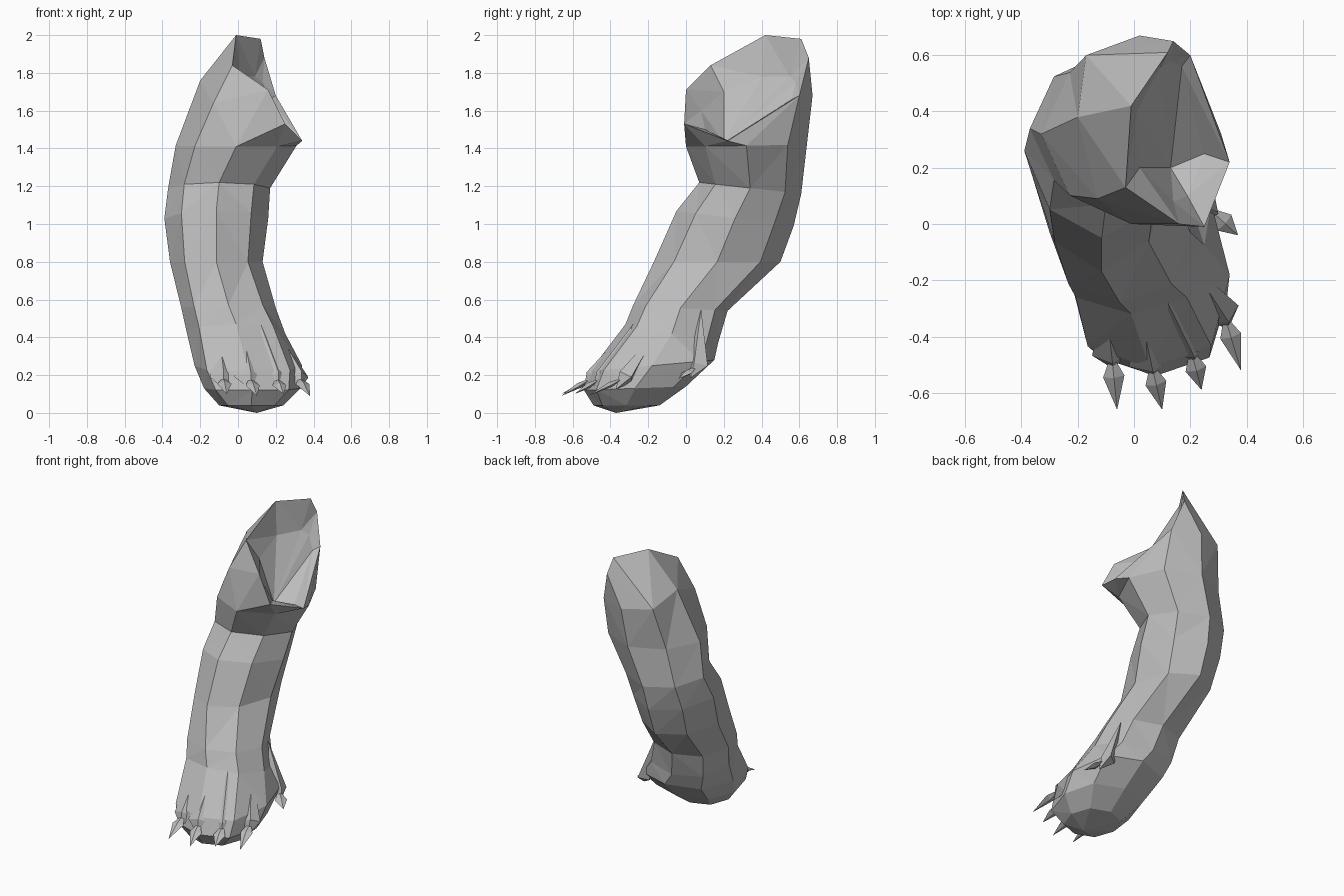
import bpy, bmesh, math
from mathutils import Vector

if "Cube" in bpy.data.objects:
    bpy.data.objects.remove(bpy.data.objects["Cube"])

grey = bpy.data.materials.new("plain grey")
grey.diffuse_color = (0.5, 0.5, 0.5, 1)
grey.use_nodes = True
grey.node_tree.nodes["Principled BSDF"].inputs["Base Color"].default_value = grey.diffuse_color


def make(name, rings, start=None, end=None):
    """Skin matching rings; each end closes in a fan to a point if given."""
    bm = bmesh.new()
    loops = [[bm.verts.new(p) for p in r] for r in rings]
    n = len(loops[0])
    for a, b in zip(loops, loops[1:]):
        for i in range(n):
            j = (i + 1) % n
            bm.faces.new((a[i], a[j], b[j], b[i]))
    for loop, tip in ((loops[0], start), (loops[-1], end)):
        if tip:
            v = bm.verts.new(tip)
            for i in range(n):
                bm.faces.new((loop[i], loop[(i + 1) % n], v))
    bmesh.ops.remove_doubles(bm, verts=bm.verts, dist=0.001)
    bmesh.ops.triangulate(bm, faces=bm.faces)
    bmesh.ops.recalc_face_normals(bm, faces=bm.faces)
    me = bpy.data.meshes.new(name)
    bm.to_mesh(me)
    bm.free()
    me.materials.append(grey)
    ob = bpy.data.objects.new(name, me)
    bpy.context.collection.objects.link(ob)
    return ob


def section(fy, fz, by, bz, xl, xr, power=1.0):
    """Eight-sided section; a power below 1 squares off the corners."""
    def bend(v):
        return math.copysign(abs(v) ** power, v) if abs(v) > 1e-6 else 0.0
    pts = []
    for k in range(8):
        a = math.radians(45 * k)
        t = (1 - bend(math.cos(a))) / 2
        x = (xl + xr) / 2 - bend(math.sin(a)) * (xr - xl) / 2
        pts.append((x, fy + (by - fy) * t, fz + (bz - fz) * t))
    return pts


# limb from sole to upper arm: front y, z, back y, z, left x, right x, power
rings = [section(*s) for s in (
    (-0.49, 0.04, -0.14, 0.04, -0.10, 0.24, 0.9),
    (-0.54, 0.12, 0.00, 0.14, -0.18, 0.33, 0.8),
    (-0.51, 0.22, 0.15, 0.28, -0.23, 0.34, 0.75),
    (-0.32, 0.47, 0.17, 0.37, -0.27, 0.25, 0.8),
    (-0.28, 0.57, 0.22, 0.54, -0.30, 0.20, 0.9),
    (-0.17, 0.80, 0.50, 0.80, -0.36, 0.13, 1.1),
    (-0.05, 1.07, 0.57, 0.99, -0.39, 0.16, 1.15),
    (0.07, 1.22, 0.61, 1.16, -0.37, 0.17, 1.1),
    (0.00, 1.41, 0.64, 1.42, -0.33, 0.31, 1.1))]
# shoulder: widest section, then the slanted rim
rings.append([(0.16, 0.00, 1.71), (-0.13, 0.09, 1.64), (-0.20, 0.38, 1.76),
              (-0.17, 0.60, 1.70), (0.02, 0.67, 1.68), (0.20, 0.60, 1.68),
              (0.34, 0.22, 1.44), (0.25, -0.01, 1.53)])
rings.append([(0.16, 0.00, 1.71), (-0.03, 0.13, 1.84), (-0.01, 0.42, 2.00),
              (0.12, 0.61, 1.98), (0.14, 0.65, 1.88), (0.20, 0.60, 1.68),
              (0.34, 0.22, 1.44), (0.25, -0.01, 1.53)])
# hollow inside the rim where the limb meets the body
rings.append([(0.14, 0.08, 1.60), (0.02, 0.20, 1.70), (0.01, 0.40, 1.78),
              (0.09, 0.55, 1.78), (0.13, 0.58, 1.75), (0.17, 0.56, 1.66),
              (0.25, 0.25, 1.43), (0.19, 0.10, 1.50)])
make("limb", rings, start=(0.10, -0.37, 0.0), end=(0.13, 0.20, 1.43))


def spike(name, root, knuckle, tip, w, h):
    """Four-sided wedge that swells at the knuckle and ends in a point."""
    root, knuckle, tip = map(Vector, (root, knuckle, tip))
    side = (tip - root).cross(Vector((0, 0, 1))).normalized()
    up = side.cross(tip - root).normalized()
    ring = [knuckle + side * w, knuckle + up * h, knuckle - side * w, knuckle - up * h]
    make(name, [ring], start=root, end=tip)


# toes and claws: toe root, knuckle, claw tip, toe half width
toes = [((-0.10, -0.28, 0.43), (-0.08, -0.46, 0.19), (-0.06, -0.66, 0.10), 0.07),
        ((0.02, -0.30, 0.46), (0.06, -0.49, 0.19), (0.10, -0.66, 0.09), 0.08),
        ((0.12, -0.28, 0.47), (0.20, -0.44, 0.19), (0.24, -0.59, 0.10), 0.08),
        ((0.20, -0.14, 0.45), (0.32, -0.32, 0.19), (0.38, -0.52, 0.09), 0.06),
        ((0.17, 0.08, 0.55), (0.26, 0.06, 0.25), (0.37, -0.04, 0.18), 0.06)]
for i, (root, k, t, w) in enumerate(toes):
    k, t = Vector(k), Vector(t)
    out = (t - k).normalized()
    spike(f"toe_{i + 1}", root, k, k + out * 0.06 + Vector((0, 0, -0.04)), w, 0.045)
    spike(f"claw_{i + 1}", k, k + out * 0.09, t, 0.038, 0.015)
